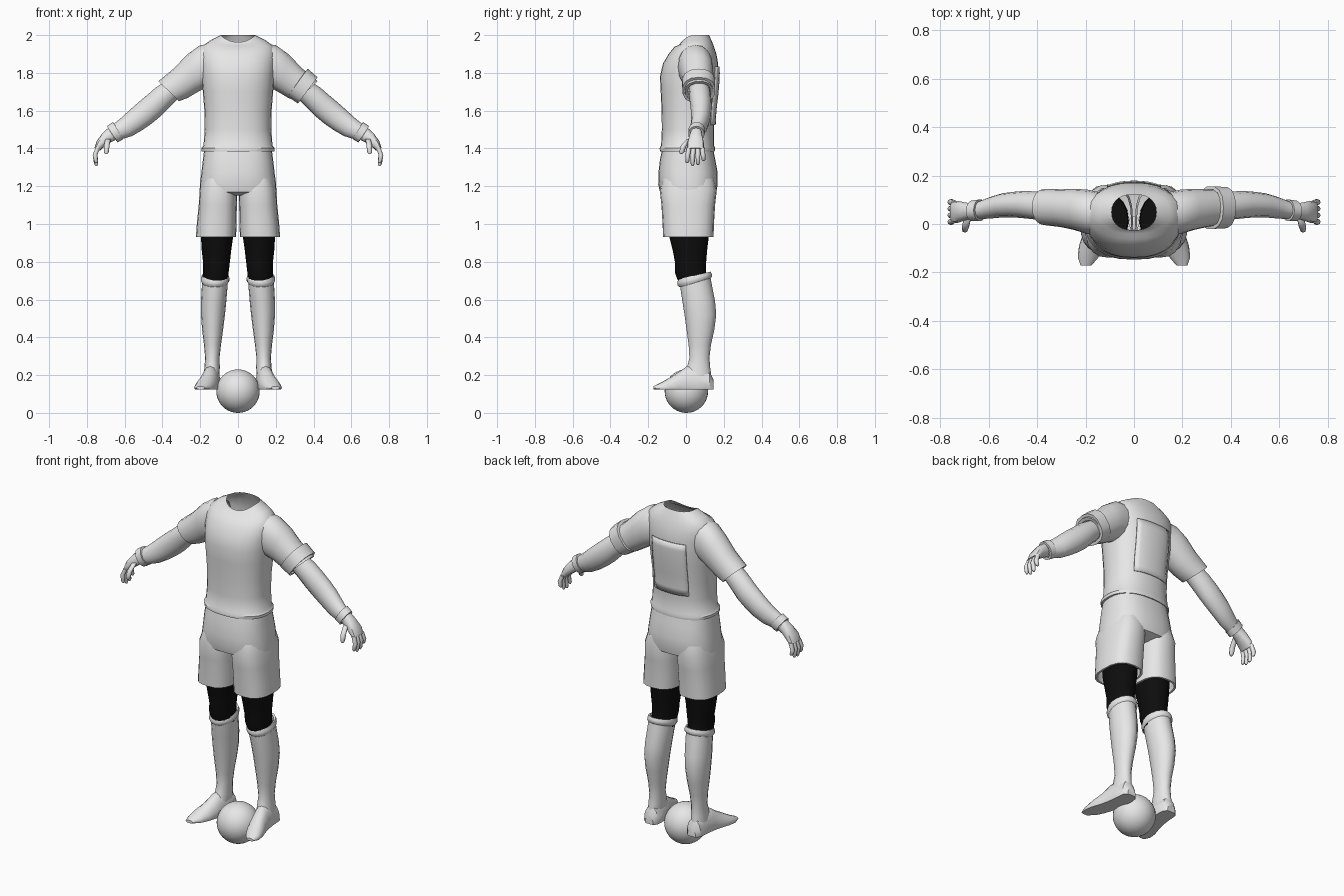
import bpy, bmesh, math
from mathutils import Vector


def material(name, rgb):
    m = bpy.data.materials.new(name)
    m.diffuse_color = (*rgb, 1)
    return m


GREY = material("light_grey", (0.8, 0.8, 0.8))
BLACK = material("black", (0.004, 0.004, 0.004))


def finish(name, bm, mat, angle=40):
    bmesh.ops.recalc_face_normals(bm, faces=bm.faces)
    me = bpy.data.meshes.new(name)
    bm.to_mesh(me)
    bm.free()
    me.materials.append(mat)
    me.shade_smooth()
    me.set_sharp_from_angle(angle=math.radians(angle))
    ob = bpy.data.objects.new(name, me)
    bpy.context.collection.objects.link(ob)
    return ob


def loft(name, sections, mat=GREY, n=16, power=2.0, side=1, caps=(False, False), shape=None, angle=40):
    """Skin rings given as (centre, u axis, v axis); power makes them boxier."""
    bm = bmesh.new()
    rings = []
    for i, (c, u, v) in enumerate(sections):
        ring = []
        for k in range(n):
            a = 2 * math.pi * k / n
            ca, sa = math.cos(a), math.sin(a)
            p = Vector(c) + Vector(u) * math.copysign(abs(ca) ** (2 / power), ca) \
                + Vector(v) * math.copysign(abs(sa) ** (2 / power), sa)
            if shape:
                p = shape(p, i, sa)
            p.x *= side
            ring.append(bm.verts.new(p))
        rings.append(ring)
    for a, b in zip(rings, rings[1:]):
        for k in range(n):
            bm.faces.new((a[k], a[(k + 1) % n], b[(k + 1) % n], b[k]))
    if caps[0]:
        bm.faces.new(rings[0])
    if caps[1]:
        bm.faces.new(rings[-1])
    return finish(name, bm, mat, angle)


def level(z, x0, x1, y0, y1, tilt=0.0):
    """Horizontal ring from its extents; tilt raises the back."""
    return (((x0 + x1) / 2, (y0 + y1) / 2, z), ((x1 - x0) / 2, 0, 0), (0, (y1 - y0) / 2, tilt))


def limb(tx, tz, bx, bz, yc, hy):
    """Ring across an arm from its upper and lower edge points."""
    return (((tx + bx) / 2, yc, (tz + bz) / 2), ((tx - bx) / 2, 0, (tz - bz) / 2), (0, hy, 0))


# Shirt body: z, half width, front y, back y
SHIRT = [(1.385, .180, -.125, .140), (1.385, .192, -.138, .152), (1.402, .194, -.140, .154),
         (1.415, .183, -.132, .149), (1.50, .176, -.128, .148), (1.60, .178, -.129, .153),
         (1.70, .186, -.134, .165), (1.78, .193, -.138, .171), (1.85, .198, -.122, .170),
         (1.90, .200, -.092, .161), (1.94, .190, -.060, .148), (1.97, .150, -.040, .136),
         (2.0, .092, -.025, .122)]


def neckline(p, i, sa):
    if i == len(SHIRT) - 1:
        p.z -= .037 * max(0, -sa) ** 2
    elif i == len(SHIRT) - 2:
        p.z -= .025 * max(0, -sa) ** 2
    return p


loft("shirt_body", [level(z, -hx, hx, f, b) for z, hx, f, b in SHIRT],
     n=28, power=2.3, shape=neckline)


# Back panel: thin plate following the back of the shirt
def back_y(x, z):
    for (z0, h0, f0, b0), (z1, h1, f1, b1) in zip(SHIRT[3:], SHIRT[4:]):
        if z0 <= z <= z1:
            t = (z - z0) / (z1 - z0)
            h, f, b = h0 + t * (h1 - h0), f0 + t * (f1 - f0), b0 + t * (b1 - b0)
            return (f + b) / 2 + (b - f) / 2 * (1 - abs(x / h) ** 2.3) ** (1 / 2.3)


bm = bmesh.new()
bmesh.ops.create_grid(bm, x_segments=8, y_segments=8, size=1)
for v in bm.verts:
    x, z = v.co.x * .11, 1.68 + v.co.y * .155
    v.co = (x, back_y(x, z) + .005, z)
panel = finish("back_panel", bm, GREY)
solid = panel.modifiers.new("thickness", "SOLIDIFY")
solid.thickness = .006
solid.offset = 0

# Shorts: hips closing at the crotch
HIPS = [(1.40, .178, -.125, .143), (1.34, .186, -.138, .155), (1.27, .194, -.146, .168),
        (1.21, .202, -.147, .168), (1.17, .203, -.138, .160), (1.15, .11, -.08, .10), (1.15, .02, -.02, .03)]
loft("shorts_hips", [level(z, -h, h, f, b) for z, h, f, b in HIPS], n=28, power=2.5)

ARMBAND = [limb(.358, 1.810, .272, 1.690, .067, .076), limb(.369, 1.822, .262, 1.674, .067, .089),
           limb(.421, 1.777, .318, 1.638, .068, .087), limb(.410, 1.765, .328, 1.652, .068, .074)]
loft("armband", ARMBAND, n=14, power=2.4, side=1)

for side, tag in ((1, "left"), (-1, "right")):
    # Sleeve with a folded-in hem
    loft(tag + "_sleeve", [
        limb(.13, 1.955, .15, 1.73, .045, .085), limb(.20, 1.947, .185, 1.715, .05, .092),
        limb(.27, 1.897, .22, 1.695, .06, .085), limb(.335, 1.828, .265, 1.668, .065, .078),
        limb(.421, 1.756, .312, 1.650, .07, .075), limb(.405, 1.745, .325, 1.663, .07, .06)],
        n=16, power=2.2, side=side)
    # Bare arm
    loft(tag + "_arm", [
        limb(.37, 1.765, .295, 1.685, .07, .055), limb(.436, 1.722, .352, 1.630, .075, .058),
        limb(.49, 1.675, .405, 1.575, .08, .057), limb(.53, 1.642, .455, 1.533, .08, .053),
        limb(.577, 1.600, .507, 1.497, .077, .050), limb(.617, 1.563, .56, 1.466, .068, .045),
        limb(.655, 1.532, .612, 1.450, .058, .038), limb(.685, 1.512, .645, 1.440, .054, .033)],
        n=12, side=side)
    # Wristband
    loft(tag + "_wristband", [
        limb(.655, 1.530, .612, 1.455, .057, .034), limb(.662, 1.540, .607, 1.450, .057, .045),
        limb(.694, 1.518, .637, 1.432, .054, .043), limb(.686, 1.508, .645, 1.445, .054, .030)],
        n=14, side=side)
    # Palm
    loft(tag + "_palm", [
        limb(.688, 1.508, .648, 1.445, .054, .030), limb(.717, 1.482, .677, 1.430, .052, .037),
        limb(.748, 1.440, .712, 1.405, .050, .046), limb(.760, 1.402, .732, 1.388, .050, .044)],
        n=12, power=2.4, side=side, caps=(False, True))
    # Fingers and thumb, as tapering tubes: name, base, knuckle, tip, radius
    digits = [("finger_%d" % (i + 1), (.742, .015 + .024 * i, 1.405),
               (.757, .009 + .027 * i, 1.365), (.750, .006 + .029 * i, tip), .0125)
              for i, tip in enumerate((1.322, 1.308, 1.312, 1.334))]
    digits.append(("thumb", (.688, .020, 1.450), (.695, -.012, 1.415), (.698, -.026, 1.370), .015))
    for name, a, b, c, r in digits:
        near = Vector(b).lerp(Vector(c), .8)
        rings = [(p, (r * k, 0, 0), (0, r * k, 0)) for p, k in ((a, 1), (b, 1), (near, .85), (c, .4))]
        loft(tag + "_" + name, rings, n=8, side=side, caps=(True, True), angle=60)

    # Shorts leg with inner hem
    loft(tag + "_shorts_leg", [
        level(1.24, .012, .185, -.125, .150), level(1.18, .004, .203, -.139, .163),
        level(1.10, .006, .208, -.130, .154), level(1.00, .008, .218, -.124, .148),
        level(.932, .010, .223, -.121, .146), level(.932, .022, .212, -.110, .135),
        level(1.00, .022, .205, -.110, .135)], n=20, power=2.6, side=side)
    # Black thigh and knee
    loft(tag + "_thigh", [
        level(1.26, .025, .15, -.08, .11), level(1.10, .020, .195, -.10, .13),
        level(.93, .026, .196, -.088, .120), level(.86, .036, .192, -.070, .112),
        level(.79, .044, .184, -.057, .106), level(.74, .050, .184, -.058, .106),
        level(.68, .055, .184, -.035, .120)], BLACK, n=16, side=side, caps=(True, True))
    # Rolled sock cuff, higher at the back
    loft(tag + "_sock_cuff", [
        level(.725, .056, .184, -.032, .118, .018), level(.728, .050, .192, -.041, .130, .020),
        level(.713, .045, .197, -.046, .137, .022), level(.698, .046, .197, -.044, .137, .022),
        level(.688, .054, .190, -.034, .128, .022)], n=16, side=side, angle=60)
    # Sock over the calf and ankle
    loft(tag + "_sock", [
        level(.715, .055, .189, -.034, .127, .020), level(.66, .056, .192, -.028, .138, .012),
        level(.59, .062, .196, -.019, .154), level(.52, .069, .196, -.008, .160),
        level(.44, .079, .190, .003, .150), level(.36, .090, .180, .014, .132),
        level(.29, .098, .174, .018, .124), level(.24, .096, .178, .005, .128),
        level(.19, .100, .182, -.015, .135)], n=16, side=side)

    # Foot with a flat sole, toes turned out: y, centre x, half width, height
    def flatten(p, i, sa):
        p.z = max(p.z, .125)
        return p

    foot = [(.146, .138, .026, .050), (.125, .139, .046, .095), (.06, .140, .050, .125),
            (.005, .148, .050, .122), (-.04, .158, .052, .090), (-.09, .174, .053, .060),
            (-.135, .188, .044, .034), (-.172, .198, .022, .016)]
    loft(tag + "_foot", [((cx, y, .132), (w, 0, 0), (0, 0, h - .007)) for y, cx, w, h in foot],
         n=16, power=2.1, side=side, caps=(True, True), shape=flatten)

# Ball between the feet
bm = bmesh.new()
bmesh.ops.create_uvsphere(bm, u_segments=32, v_segments=20, radius=.115)
bmesh.ops.translate(bm, verts=bm.verts, vec=(0, .002, .115))
finish("ball", bm, GREY)
